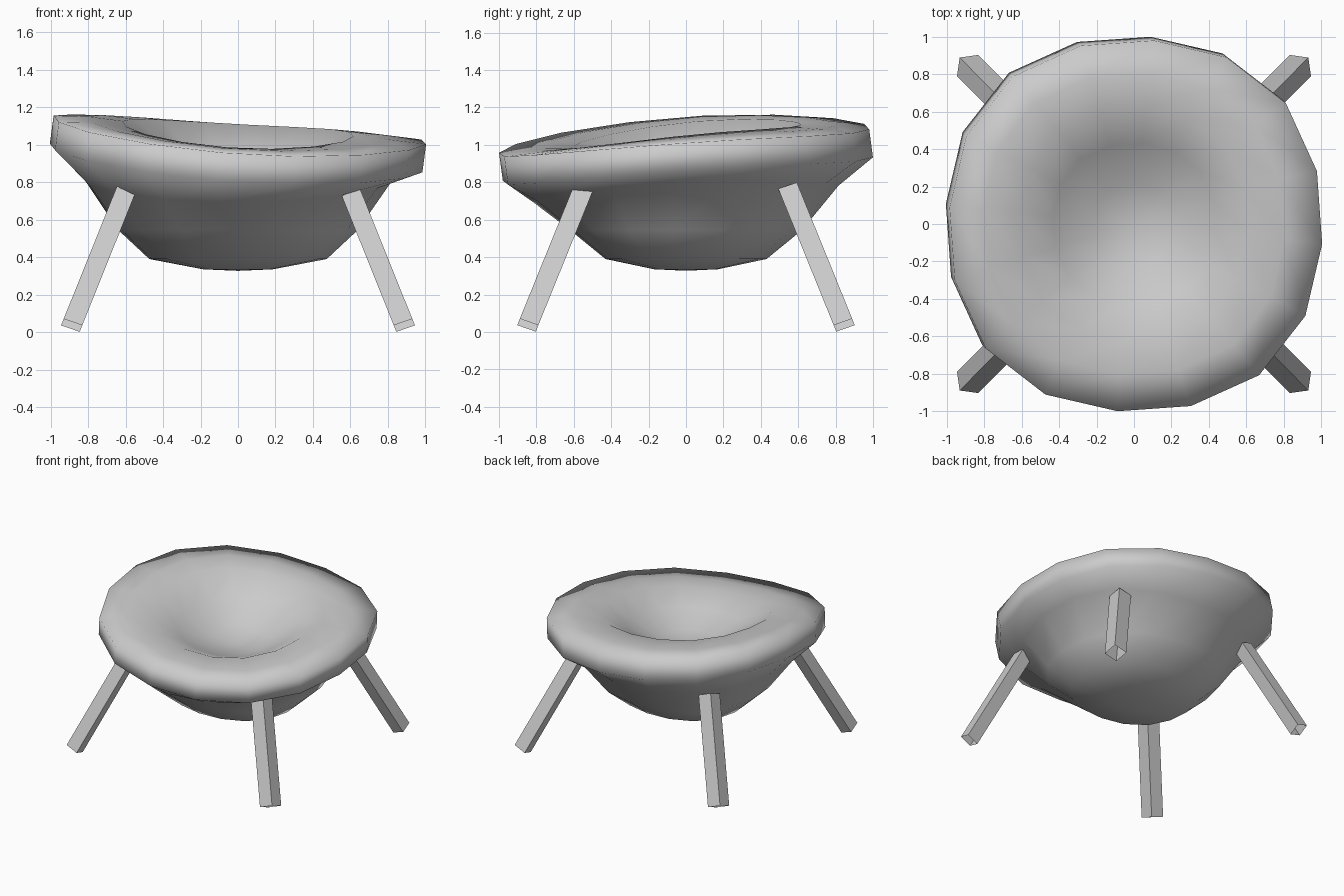
import bpy, bmesh
from math import cos, sin, radians, pi
from mathutils import Vector

if "Cube" in bpy.data.objects:
    bpy.data.objects.remove(bpy.data.objects["Cube"])

SIDES = 16
START = radians(-5.6)


def make_object(name, bm, smooth):
    bmesh.ops.recalc_face_normals(bm, faces=bm.faces)
    for f in bm.faces:
        f.smooth = smooth
    mesh = bpy.data.meshes.new(name)
    bm.to_mesh(mesh)
    bm.free()
    obj = bpy.data.objects.new(name, mesh)
    bpy.context.collection.objects.link(obj)
    return obj


# Seat: padded bowl with a tilted, slightly saddle-shaped rim.
# Each ring: radius, y scale, height, x tilt, y tilt, saddle, sideways shift
rings = [
    (0.19, 0.92, 0.335, 0.0, 0.0, 0.0, 0.0),
    (0.485, 0.91, 0.39, 0.0, 0.0, 0.0, 0.0),
    (0.655, 0.97, 0.545, 0.0, 0.0, 0.0, 0.0),
    (0.835, 1.0, 0.77, 0.0, 0.045, 0.033, 0.0),
    (1.018, 0.995, 0.90, -0.07, 0.07, 0.03, -0.01),   # lower rim edge
    (1.018, 0.995, 1.05, -0.07, 0.07, 0.03, 0.01),    # upper rim edge
    (0.82, 1.0, 1.066, -0.055, 0.066, 0.024, 0.0),
    (0.63, 1.0, 1.066, -0.035, 0.064, 0.02, 0.0),     # cushion crest
    (0.44, 1.0, 0.955, -0.022, 0.04, 0.01, 0.0),
    (0.22, 1.0, 0.845, -0.01, 0.015, 0.0, 0.0),
]
bm = bmesh.new()
loops = []
for r, ys, z, tx, ty, saddle, shift in rings:
    loop = []
    for i in range(SIDES):
        a = START + 2 * pi * i / SIDES
        rr = r * (1 - 0.02 * cos(4 * a))    # slightly squared outline
        loop.append(bm.verts.new((rr * cos(a) + shift, rr * ys * sin(a) - shift,
                                  z + tx * cos(a) + ty * sin(a) + saddle * cos(2 * a))))
    loops.append(loop)
for low, high in zip(loops, loops[1:]):
    for i in range(SIDES):
        j = (i + 1) % SIDES
        bm.faces.new((low[i], low[j], high[j], high[i]))
for loop, z in ((loops[0], 0.327), (loops[-1], 0.805)):
    centre = bm.verts.new((0, 0, z))
    for i in range(SIDES):
        bm.faces.new((loop[i], loop[(i + 1) % SIDES], centre))
make_object("seat", bm, True)


# Legs: open-ended square tubes splayed outwards, entering the underside of the seat
def leg(name, sx, sy):
    foot = Vector((0.888 * sx, 0.846 * sy, 0.036))
    top = Vector((0.595 * sx, 0.55 * sy, 0.765))
    d = (top - foot).normalized()
    u = Vector((1, 0, 0))
    v = Vector((0, 1, 0))
    u = (u - d * u.dot(d)).normalized() * 0.053
    v = (v - d * v.dot(d)).normalized() * 0.053
    bm = bmesh.new()
    ends = [[bm.verts.new(p + u * a + v * b)
             for a, b in ((-1, -1), (1, -1), (1, 1), (-1, 1))] for p in (foot, top)]
    for i in range(4):
        j = (i + 1) % 4
        bm.faces.new((ends[0][i], ends[0][j], ends[1][j], ends[1][i]))
    make_object(name, bm, False)


for sx, side in ((-1, "left"), (1, "right")):
    for sy, end in ((-1, "front"), (1, "back")):
        leg(f"{end}_{side}_leg", sx, sy)
